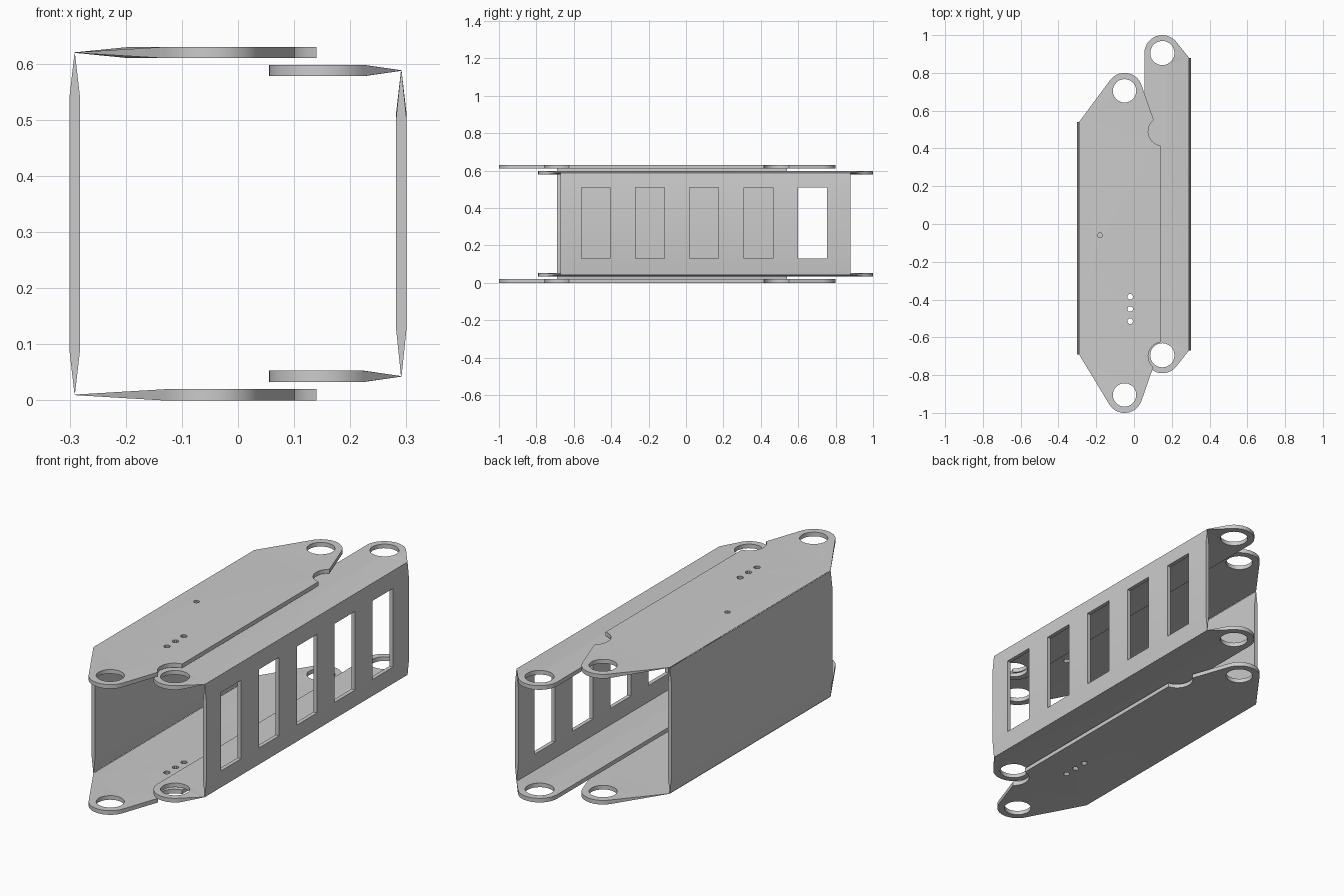
import bpy, bmesh, math

if "Cube" in bpy.data.objects:
    bpy.data.objects.remove(bpy.data.objects["Cube"])

FOLD = 0.291      # x of the fold line where plates meet walls


def arc(cx, cy, r, a0, a1, n=14):
    return [(cx + r * math.cos(math.radians(a0 + (a1 - a0) * i / n)),
             cy + r * math.sin(math.radians(a0 + (a1 - a0) * i / n))) for i in range(n + 1)]


def circle(cx, cy, r, n=28):
    return arc(cx, cy, r, 0, 360 * (n - 1) / n, n - 1)


def rect(u0, v0, u1, v1):
    return [(u0, v0), (u1, v0), (u1, v1), (u0, v1)]


def sheet(name, loops, half, is_fold, place):
    """Filled outline with holes, thickened to +-half, pinched thin at the fold."""
    bm = bmesh.new()
    sides = []
    for loop in loops:
        vs = [bm.verts.new((u, v, 0)) for u, v in loop]
        bm.verts.index_update()
        for a, b in zip(vs, vs[1:] + vs[:1]):
            bm.edges.new((a, b))
            sides.append((a.index, b.index))
    bmesh.ops.triangle_fill(bm, use_beauty=True, use_dissolve=False,
                            edges=bm.edges[:], normal=(0, 0, 1))
    bm.verts.index_update()
    flat = [(v.co.x, v.co.y) for v in bm.verts]
    tris = [[v.index for v in f.verts] for f in bm.faces]
    bm.free()
    n = len(flat)
    pts = []
    for s in (1, -1):
        for u, v in flat:
            pts.append(place(u, v, s * (0.0005 if is_fold(u, v) else half)))
    faces = tris + [[i + n for i in reversed(t)] for t in tris]
    faces += [(a, b, b + n, a + n) for a, b in sides]
    me = bpy.data.meshes.new(name)
    me.from_pydata(pts, [], faces)
    bm = bmesh.new()
    bm.from_mesh(me)
    bmesh.ops.recalc_face_normals(bm, faces=bm.faces[:])
    bm.to_mesh(me)
    bm.free()
    ob = bpy.data.objects.new(name, me)
    bpy.context.collection.objects.link(ob)
    bpy.ops.object.select_all(action='DESELECT')
    ob.select_set(True)
    bpy.context.view_layer.objects.active = ob
    bpy.ops.object.shade_smooth_by_angle(angle=math.radians(30))
    return ob


def plate(name, loops, z):
    return sheet(name, loops, 0.01, lambda u, v: abs(u) > FOLD - 0.002,
                 lambda u, v, w: (u, v, z + w))


def wall(name, loops, x, z0, z1):
    return sheet(name, loops, 0.0095, lambda u, v: v < z0 + 0.002 or v > z1 - 0.002,
                 lambda u, v, w: (x + w, u, v))


# Outer (left) plate outline: rounded lugs, sloped ends and two round notches
left_outline = (arc(-0.05, 0.705, 0.095, 15, 143)
                + [(-FOLD, 0.54), (-FOLD, -0.69)]
                + arc(-0.05, -0.905, 0.095, 211, 340)
                + arc(0.15, -0.70, 0.075, 230, 98, 10)
                + arc(0.15, 0.49, 0.075, 262, 127, 10))
left_holes = [circle(-0.05, 0.705, 0.062), circle(-0.05, -0.905, 0.062)]
left_holes += [circle(-0.02, y, 0.015, 10) for y in (-0.385, -0.45, -0.515)]
pin_hole = [circle(-0.18, -0.06, 0.014, 6)]

# Inner (right) plate outline
right_outline = (arc(0.15, 0.905, 0.095, 38, 180)
                 + arc(0.15, -0.695, 0.095, 180, 320)
                 + [(FOLD, -0.67), (FOLD, 0.88)])
right_holes = [circle(0.15, 0.905, 0.064), circle(0.15, -0.695, 0.064)]

# Plates
plate("outer_bottom_plate", [left_outline] + left_holes, 0.01)
plate("outer_top_plate", [left_outline] + left_holes + pin_hole, 0.62)
plate("inner_bottom_plate", [right_outline] + right_holes, 0.043)
plate("inner_top_plate", [right_outline] + right_holes, 0.588)

# Plain outer wall
wall("outer_wall", [[(-0.69, 0.012), (0.54, 0.012), (0.54, 0.09), (0.54, 0.54),
                     (0.54, 0.618), (-0.69, 0.618), (-0.69, 0.54), (-0.69, 0.09)]],
     -FOLD, 0.012, 0.618)

# Inner wall with five windows
windows = [rect(-0.56 + 0.29 * i, 0.13, -0.405 + 0.29 * i, 0.51) for i in range(5)]
wall("inner_wall", [[(-0.67, 0.043), (0.88, 0.043), (0.88, 0.13), (0.88, 0.50),
                     (0.88, 0.588), (-0.67, 0.588), (-0.67, 0.50), (-0.67, 0.13)]] + windows,
     FOLD, 0.043, 0.588)
